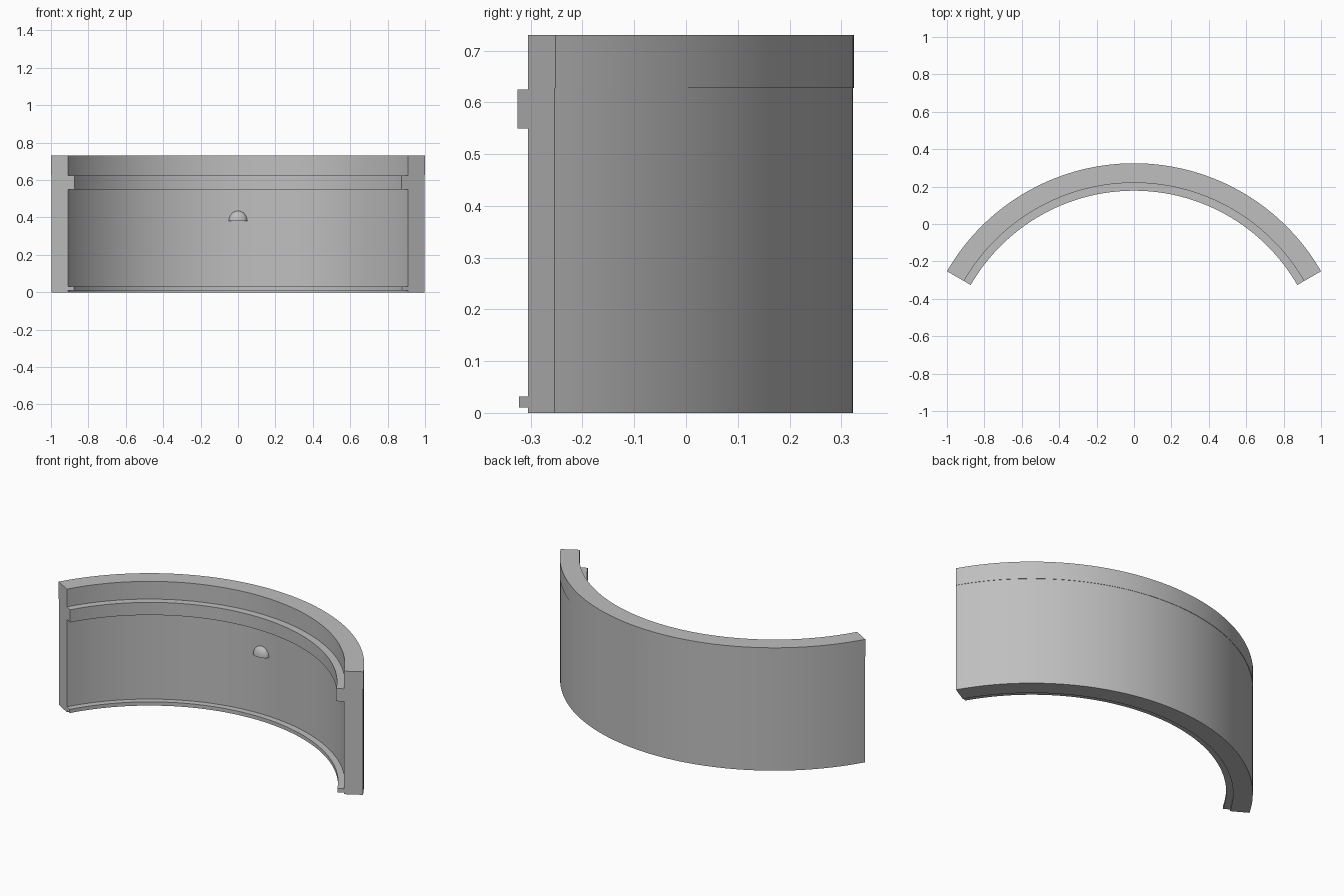
import bpy, bmesh, math
from mathutils import Vector

cube = bpy.data.objects.get("Cube")
if cube:
    bpy.data.objects.remove(cube, do_unlink=True)

CENTRE_Y = -0.83            # axis of the arc
HALF_ANGLE = math.radians(60)
SEGMENTS = 96

grey = bpy.data.materials.new("plain grey")
grey.use_nodes = True
colour = (0.52, 0.52, 0.52, 1)
grey.diffuse_color = colour
grey.node_tree.nodes["Principled BSDF"].inputs["Base Color"].default_value = colour


def finish(name, bm):
    bmesh.ops.recalc_face_normals(bm, faces=bm.faces)
    mesh = bpy.data.meshes.new(name)
    bm.to_mesh(mesh)
    bm.free()
    mesh.materials.append(grey)
    obj = bpy.data.objects.new(name, mesh)
    bpy.context.collection.objects.link(obj)
    bpy.ops.object.select_all(action="DESELECT")
    obj.select_set(True)
    bpy.context.view_layer.objects.active = obj
    bpy.ops.object.shade_smooth_by_angle(angle=math.radians(30))
    return obj


# Curved wall: cross-section (radius, height) swept round the arc
WALL, OUTER = 1.05, 1.1547
section = [
    (OUTER - 0.002, 0), (OUTER - 0.002, 0.628), (OUTER, 0.628), (OUTER, 0.73),
    (WALL, 0.73), (WALL, 0.625), (1.008, 0.625), (1.008, 0.55),   # upper ridge
    (WALL, 0.55), (WALL, 0.032), (1.014, 0.032), (1.014, 0.01),   # lower ridge
    (WALL, 0.01), (WALL, 0),
]
bm = bmesh.new()
rings = []
for i in range(SEGMENTS + 1):
    a = HALF_ANGLE * (2 * i / SEGMENTS - 1)
    rings.append([bm.verts.new((r * math.sin(a), CENTRE_Y + r * math.cos(a), z))
                  for r, z in section])
for r0, r1 in zip(rings, rings[1:]):
    for j in range(len(section)):
        k = (j + 1) % len(section)
        bm.faces.new((r0[j], r0[k], r1[k], r1[j]))
bm.faces.new(rings[0])
bm.faces.new(rings[-1])
finish("curved_wall", bm)

# Small half-dome stop on the inner face, flat underneath
bm = bmesh.new()
bmesh.ops.create_uvsphere(bm, u_segments=32, v_segments=16, radius=0.05)
bmesh.ops.scale(bm, vec=Vector((1, 0.6, 1.1)), verts=bm.verts)
cut = bmesh.ops.bisect_plane(bm, geom=bm.verts[:] + bm.edges[:] + bm.faces[:],
                             plane_co=(0, 0, 0), plane_no=(0, 0, 1), clear_inner=True)
rim = [e for e in cut["geom_cut"] if isinstance(e, bmesh.types.BMEdge)]
bmesh.ops.holes_fill(bm, edges=rim if rim else bm.edges[:], sides=0)
bmesh.ops.translate(bm, vec=Vector((0, CENTRE_Y + WALL, 0.38)), verts=bm.verts)
finish("half_dome_stop", bm)
